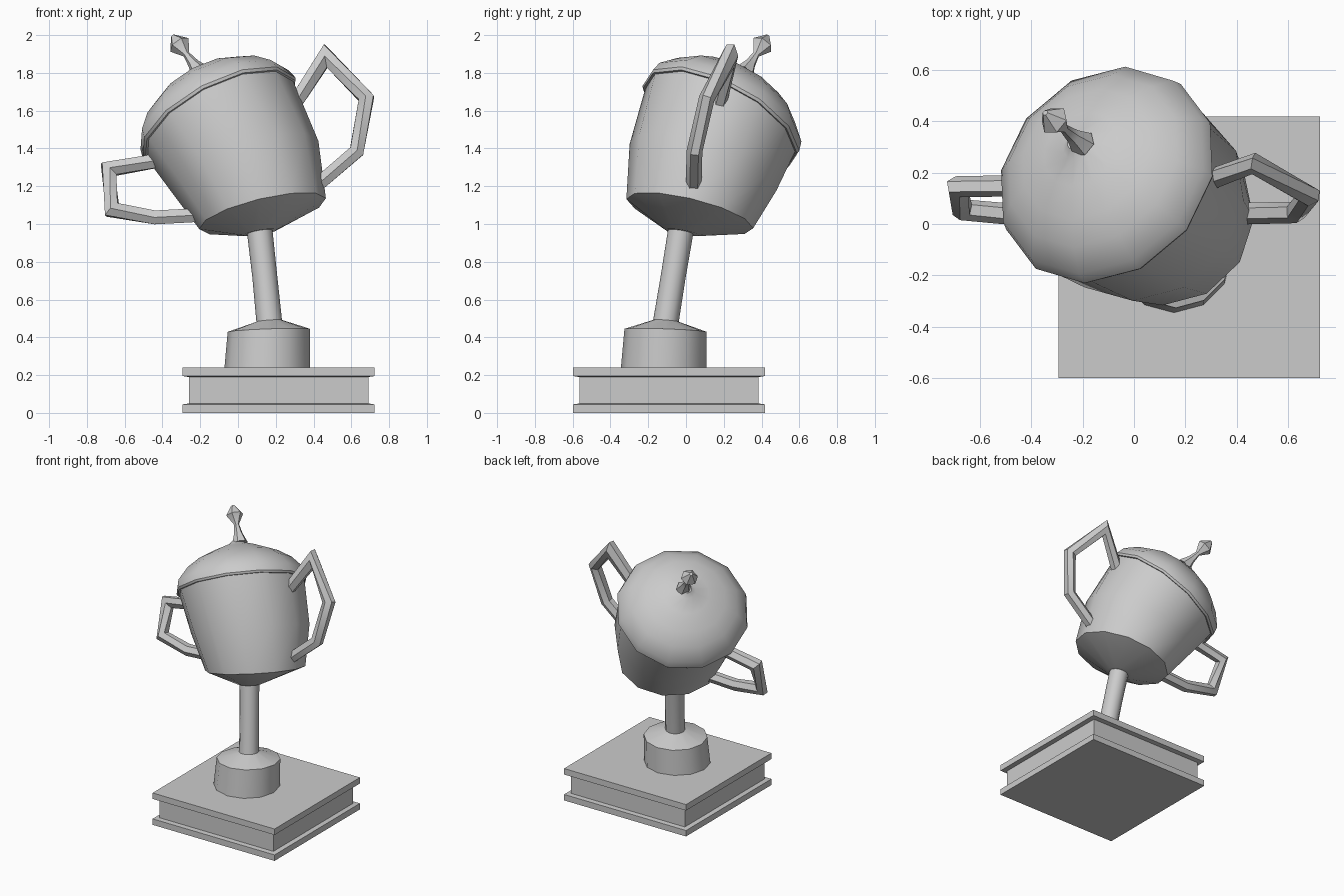
import bpy, bmesh, math
from mathutils import Vector

if "Cube" in bpy.data.objects:
    bpy.data.objects.remove(bpy.data.objects["Cube"])


def loft(name, rings, sides=12, phase=0.0, angle=40):
    """Skin rings of (centre, normal, radius[, mitre stretch]) and cap both ends."""
    bm = bmesh.new()
    loops = []
    for ring in rings:
        c, n, r = Vector(ring[0]), Vector(ring[1]).normalized(), ring[2]
        stretch = ring[3] if len(ring) > 3 else 1.0
        u = Vector((0, 1, 0)).cross(n).normalized()
        v = n.cross(u)
        loops.append([bm.verts.new(c + u * r * stretch * math.cos(a) + v * r * math.sin(a))
                      for a in (phase + 2 * math.pi * i / sides for i in range(sides))])
    for a, b in zip(loops, loops[1:]):
        for i in range(sides):
            j = (i + 1) % sides
            bm.faces.new((a[i], a[j], b[j], b[i]))
    bm.faces.new(loops[0][::-1])
    bm.faces.new(loops[-1])
    bmesh.ops.recalc_face_normals(bm, faces=bm.faces)
    mesh = bpy.data.meshes.new(name)
    bm.to_mesh(mesh)
    bm.free()
    ob = bpy.data.objects.new(name, mesh)
    bpy.context.collection.objects.link(ob)
    bpy.ops.object.select_all(action='DESELECT')
    ob.select_set(True)
    bpy.context.view_layer.objects.active = ob
    bpy.ops.object.shade_smooth_by_angle(angle=math.radians(angle))
    return ob


def lean(deg):
    """Direction tilted from vertical toward the back left."""
    s = math.sin(math.radians(deg)) / math.sqrt(2)
    return Vector((-s, s, math.cos(math.radians(deg))))


def handle(name, path, radius=0.042):
    pts = [Vector(p) for p in path]
    rings = []
    for i, p in enumerate(pts):
        a = (p - pts[max(i - 1, 0)]).normalized()
        b = (pts[min(i + 1, len(pts) - 1)] - p).normalized()
        t = (a + b).normalized()
        inner = 0 < i < len(pts) - 1
        rings.append((p, t, radius, 1 / t.dot(a) if inner else 1.0))
    return loft(name, rings, sides=6, phase=math.pi / 6, angle=35)


# Square plinth with recessed sides
r2 = math.sqrt(2)
loft("plinth", [((0.215, -0.09, z), (0, 0, 1), hw * r2) for z, hw in
                [(0, 0.508), (0.045, 0.508), (0.05, 0.475), (0.19, 0.475),
                 (0.195, 0.508), (0.24, 0.508)]], sides=4, phase=math.pi / 4)

# Foot and leaning stem
loft("foot_and_stem", [
    ((0.155, -0.118, 0.235), lean(0), 0.227),
    ((0.163, -0.108, 0.437), lean(3), 0.218),
    ((0.165, -0.106, 0.487), lean(6), 0.068),
    ((0.142, -0.068, 0.72), lean(9), 0.066),
    ((0.113, -0.025, 0.98), lean(11), 0.068)])

# Cup, bending further with height
rim, up = Vector((-0.10, 0.185, 1.56)), lean(37)
loft("cup", [
    ((0.115, -0.02, 0.955), lean(13), 0.09),
    ((0.13, 0.02, 1.055), lean(19), 0.345),
    ((0.04, 0.09, 1.30), lean(27), 0.41),
    (rim, up, 0.44)])

# Domed lid
loft("lid", [(rim + up * h, up, r) for r, h in
             [(0.45, -0.015), (0.458, 0.0), (0.445, 0.055), (0.37, 0.14),
              (0.28, 0.20), (0.16, 0.25), (0.06, 0.285), (0.03, 0.31)]])

# Finial with a pointed knob
foot, tip = Vector((-0.20, 0.31, 1.80)), Vector((-0.345, 0.432, 1.995))
loft("finial", [(foot.lerp(tip, t), tip - foot, r) for t, r in
                [(0, 0.055), (0.25, 0.03), (0.5, 0.018), (0.76, 0.06), (1.0, 0.012)]],
     sides=6)

# Handles
handle("right_handle", [(0.29, 0.17, 1.62), (0.465, 0.235, 1.89), (0.68, 0.11, 1.665),
                        (0.628, 0.045, 1.385), (0.40, 0.04, 1.19)])
handle("left_handle", [(-0.34, 0.15, 1.35), (-0.685, 0.145, 1.29), (-0.667, 0.055, 1.075),
                       (-0.44, 0.035, 1.035), (-0.16, 0.04, 1.05)])
